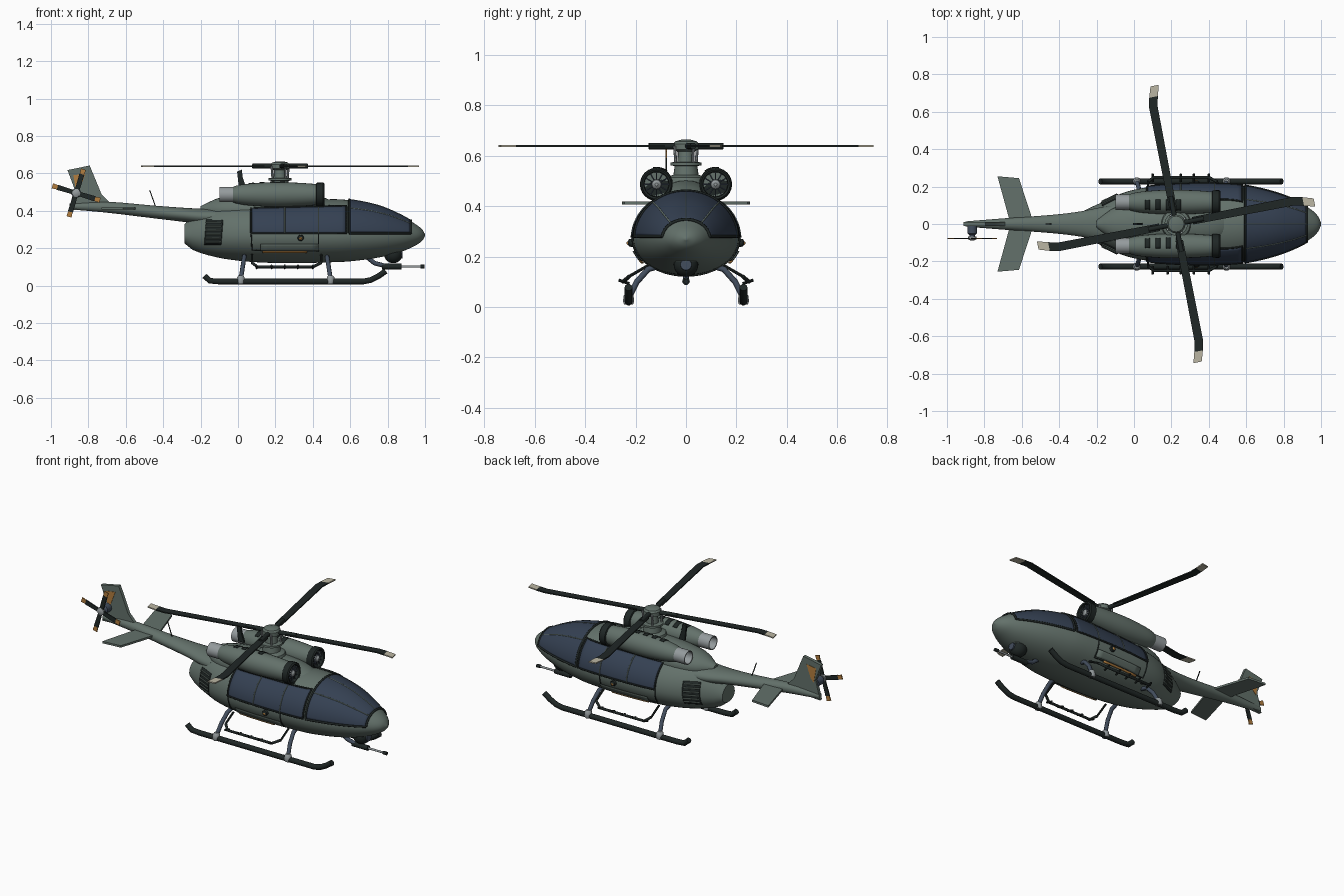
import bpy, math
from mathutils import Vector, Matrix
from math import sin, cos, pi

if "Cube" in bpy.data.objects:
    bpy.data.objects.remove(bpy.data.objects["Cube"])


def material(name, *rgb):
    m = bpy.data.materials.new(name)
    m.use_nodes = True
    m.diffuse_color = (*rgb, 1)
    m.node_tree.nodes["Principled BSDF"].inputs["Base Color"].default_value = (*rgb, 1)
    return m


GREEN = material("grey green paint", .125, .165, .145)
GLASS = material("blue tinted glass", .035, .052, .085)
BLACK = material("black", .014, .02, .019)
STEEL = material("light steel", .3, .33, .34)
BLUE = material("blue grey metal", .055, .075, .11)
CREAM = material("cream tip", .5, .47, .37)
ORANGE = material("orange", .45, .21, .05)


def finish(ob, angle=35):
    bpy.ops.object.select_all(action='DESELECT')
    ob.select_set(True)
    bpy.context.view_layer.objects.active = ob
    bpy.ops.object.shade_smooth_by_angle(angle=math.radians(angle))
    return ob


def mesh(name, verts, faces, mat):
    me = bpy.data.meshes.new(name)
    me.from_pydata([tuple(v) for v in verts], [], faces)
    me.materials.append(mat)
    ob = bpy.data.objects.new(name, me)
    bpy.context.collection.objects.link(ob)
    bpy.context.view_layer.objects.active = ob
    ob.select_set(True)
    bpy.ops.object.mode_set(mode='EDIT')
    bpy.ops.mesh.select_all(action='SELECT')
    bpy.ops.mesh.normals_make_consistent(inside=False)
    bpy.ops.object.mode_set(mode='OBJECT')
    return finish(ob)


def loft(name, rings, mat):
    n = len(rings[0])
    faces = [(i * n + j, i * n + (j + 1) % n, (i + 1) * n + (j + 1) % n, (i + 1) * n + j)
             for i in range(len(rings) - 1) for j in range(n)]
    faces += [tuple(range(n)), tuple(range((len(rings) - 1) * n, len(rings) * n))]
    return mesh(name, [v for r in rings for v in r], faces, mat)


def lathe(name, origin, direction, profile, mat, n=24):
    """Turned shape: profile is (distance along the axis, radius)."""
    q = Vector(direction).to_track_quat('Z', 'Y')
    return loft(name, [[Vector(origin) + q @ Vector((r * cos(k * 2 * pi / n), r * sin(k * 2 * pi / n), d))
                        for k in range(n)] for d, r in profile], mat)


def rod(name, a, b, r, mat, n=12):
    d = Vector(b) - Vector(a)
    return lathe(name, a, d, [(0, r), (d.length, r)], mat, n)


def tube(name, pts, r, mat, res=2):
    cu = bpy.data.curves.new(name, 'CURVE')
    cu.dimensions, cu.bevel_depth, cu.bevel_resolution, cu.use_fill_caps = '3D', r, res, True
    sp = cu.splines.new('POLY')
    sp.points.add(len(pts) - 1)
    for p, v in zip(sp.points, pts):
        p.co = (*v, 1)
    cu.materials.append(mat)
    ob = bpy.data.objects.new(name, cu)
    bpy.context.collection.objects.link(ob)
    finish_sel = bpy.ops.object.select_all(action='DESELECT')
    ob.select_set(True)
    bpy.context.view_layer.objects.active = ob
    bpy.ops.object.convert(target='MESH')
    return finish(bpy.context.object, 50)


def slab(name, outline, thick, mat):
    """Flat outline given thickness along a vector, centred."""
    t = Vector(thick) / 2
    return loft(name, [[Vector(p) - t for p in outline], [Vector(p) + t for p in outline]], mat)


def patch(name, f, nu, nv, mat):
    """Thin plate following a surface f(u, v)."""
    w = nv + 1
    verts = [f(i / nu, j / nv) for i in range(nu + 1) for j in range(w)]
    faces = [(i * w + j, i * w + j + 1, (i + 1) * w + j + 1, (i + 1) * w + j)
             for i in range(nu) for j in range(nv)]
    ob = mesh(name, verts, faces, mat)
    so = ob.modifiers.new("thickness", 'SOLIDIFY')
    so.thickness, so.offset = .003, 0
    return ob


def interp(table, x, smooth=True):
    """Hermite interpolation of table rows keyed by the first column."""
    i = max(0, min(len(table) - 2, sum(r[0] <= x for r in table) - 1))
    a, b = table[i], table[i + 1]
    h = b[0] - a[0]
    t = min(1, max(0, (x - a[0]) / h))
    p, q = table[max(0, i - 1)], table[min(len(table) - 1, i + 2)]
    out = []
    for k in range(1, len(a)):
        m0 = (b[k] - p[k]) / (b[0] - p[0]) * h
        m1 = (q[k] - a[k]) / (q[0] - a[0]) * h
        out.append((2 * t**3 - 3 * t**2 + 1) * a[k] + (t**3 - 2 * t**2 + t) * m0
                   + (3 * t**2 - 2 * t**3) * b[k] + (t**3 - t**2) * m1)
    return out


# Fuselage: station, half width, top, bottom
BODY = [(-.285, .06, .33, .225), (-.24, .085, .37, .19), (-.15, .125, .415, .16), (-.05, .17, .435, .14),
        (.1, .2, .445, .125), (.3, .212, .452, .12), (.5, .21, .462, .125), (.6, .2, .456, .13),
        (.75, .165, .425, .15), (.87, .12, .375, .18), (.95, .075, .328, .215), (.985, .04, .3, .24),
        (1, .006, .275, .265)]
ZC = .27


def surf(x, a, off=0.0):
    w, top, bot = interp(BODY, x)
    h = top - ZC if sin(a) > 0 else ZC - bot
    return Vector((x, (w + off) * cos(a), ZC + (h + off) * sin(a)))


def side(x, z, s=1, off=0.004):
    w, top, bot = interp(BODY, x)
    h = top - ZC if z > ZC else ZC - bot
    p = surf(x, math.asin(max(-1, min(1, (z - ZC) / h))), off)
    return Vector((p.x, p.y * s, p.z))


def line(a, b, n=16):
    return [(a[0] + (b[0] - a[0]) * i / n, a[1] + (b[1] - a[1]) * i / n) for i in range(n + 1)]


stations = [-.285 + 1.285 * sin(i / 48 * pi / 2) for i in range(49)]
loft("fuselage", [[surf(x, k * pi / 24) for k in range(48)] for x in stations], GREEN)

# Windscreen wrapping over the nose, with frames
X0, X1 = .595, .925


def low_angle(x):
    return math.asin(.01 / (interp(BODY, x)[1] - ZC))


def screen(u, v, off=.003):
    x = X0 + (X1 - X0) * u
    a = low_angle(x)
    return surf(x, a + (pi - 2 * a) * v, off)


patch("windscreen", screen, 20, 32, GLASS)
for u, nm in ((0, "rear"), (1, "front")):
    tube("windscreen_%s_frame" % nm, [screen(u, j / 32, .004) for j in range(33)], .006, BLACK)
for v in (.27, .5, .73):
    tube("windscreen_divider", [screen(i / 20, v) for i in range(21)], .0035, GREEN)
for v in (0, 1):
    tube("windscreen_sill", [screen(i / 20, v, .004) for i in range(21)], .006, BLACK)

# Fittings on both flanks
for s in (-1, 1):
    def window(u, v):
        x = .07 + .51 * u
        return side(x, .28 + (.132 + .012 * u - .0) * v, s, .003)
    patch("cabin_window", window, 20, 12, GLASS)
    loop = line((.07, .28), (.58, .28)) + line((.58, .28), (.58, .424)) \
        + line((.58, .424), (.07, .412)) + line((.07, .412), (.07, .28))
    tube("cabin_window_frame", [side(x, z, s) for x, z in loop], .005, BLACK)
    for x in (.25, .43):
        tube("window_pillar", [side(x, z, s) for _, z in line((x, .28), (x, .415))], .0035, GREEN)
    door = line((.07, .28), (.075, .19)) + line((.075, .19), (.43, .185)) + line((.43, .185), (.43, .28))
    tube("door_seam", [side(x, z, s, .001) for x, z in door], .003, BLACK)
    patch("door_step_panel", lambda u, v: side(.12 + .31 * u, .19 + .035 * v, s, .008), 8, 4, GREEN)
    patch("orange_stripe", lambda u, v: side(.13 + .24 * u, .18 + .009 * v, s, .009), 8, 2, ORANGE)
    patch("vent_panel", lambda u, v: side(-.18 + .09 * u + .01 * v, .22 + .13 * v, s, .003), 6, 8, BLACK)
    for k in range(6):
        z = .235 + k * .02
        tube("vent_slat", [side(x, z, s, .006) for x in (-.172, -.13, -.09)], .004, GREEN)
    lathe("side_light", side(.335, .255, s, 0), (0, s, 0), [(0, .017), (.014, .015), (.02, .006)], BLACK, 12)
    lathe("side_light_lens", side(.335, .255, s, .018), (0, s, 0), [(0, .009), (.006, .004)], ORANGE, 10)

    # Landing gear
    y = .228 * s
    tube("skid", [(-.18, y, .052), (-.15, y, .026), (-.1, y, .022), (.67, y, .022), (.71, y, .03),
                  (.75, y, .05), (.79, y, .078)], .016, BLACK, 3)
    for x, d in ((.015, .02), (.495, -.02)):
        tube("skid_strut", [(x + d, .1 * s, .165), (x + d * .9, .15 * s, .15), (x + d * .5, .195 * s, .1),
                            (x, y, .035)], .012, BLUE)
        lathe("strut_clamp", (x, y, .01), (0, 0, 1), [(0, .018), (.012, .022), (.035, .02), (.045, .012)], STEEL, 12)
    tube("boarding_step", [(.075, .225 * s, .122), (.105, .25 * s, .1), (.4, .25 * s, .1), (.445, .225 * s, .122)],
         .008, BLACK)
    for x in (.1, .18, .25, .32, .4):
        rod("step_tread", (x, .225 * s, .093), (x, .268 * s, .107), .006, BLACK, 8)
    for x in (.075, .445):
        rod("step_bracket", (x, .225 * s, .122), (x, .15 * s, .165), .006, BLACK, 8)

    # Engine nacelle
    c = Vector((0, .117 * s, .487))
    NAC = [(-.04, .036), (0, .05), (.08, .06), (.2, .066), (.34, .062), (.44, .054)]
    lathe("engine_nacelle", c, (1, 0, 0), [(x / 100, interp(NAC, x / 100)[0]) for x in range(-4, 45, 3)], GREEN)
    lathe("exhaust_pipe", c, (1, 0, 0), [(-.02, .041), (-.1, .041), (-.1, .036), (-.05, .034)], STEEL)
    lathe("exhaust_core", c, (1, 0, 0), [(-.053, .034), (-.048, .034)], BLACK)
    lathe("intake_ring", c, (1, 0, 0), [(.415, .054), (.42, .063), (.455, .064), (.462, .058), (.458, .05),
                                        (.44, .048)], BLACK)
    lathe("intake_spinner", c, (1, 0, 0), [(.438, .02), (.452, .018), (.462, .006)], STEEL, 16)
    for k in range(12):
        d = Vector((0, cos(k * pi / 6), sin(k * pi / 6)))
        rod("intake_vane", c + d * .015 + Vector((.447, 0, 0)), c + d * .05 + Vector((.447, 0, 0)), .003, BLUE, 6)
    for k in range(4):
        def slot(u, v):
            x, a = .06 + .055 * k + .026 * u, pi / 2 + s * (v * .9 - .2)
            r = interp(NAC, x)[0] + .002
            return c + Vector((x, r * cos(a), r * sin(a)))
        patch("cooling_slot", slot, 2, 5, BLACK)

# Engine deck between the nacelles
DECK = [(-.2, .02, .02), (-.1, .09, .065), (.05, .12, .09), (.25, .12, .1), (.42, .11, .08), (.52, .06, .04)]
loft("engine_deck", [[(x, w * cos(k * pi / 12), .405 + h * sin(k * pi / 12)) for k in range(24)]
                     for x in [-.2 + .04 * i for i in range(19)] for w, h in [interp(DECK, x)]], GREEN)
slab("deck_blade_aerial", [(.005, 0, .52), (.045, 0, .52), (.025, 0, .58), (.02, 0, .62), (-.005, 0, .61)],
     (0, .012, 0), BLACK)

# Tail boom, stabiliser and fin: station, half width, bottom, top
BOOM = [(-.12, .1, .32, .415), (-.2, .085, .328, .412), (-.3, .065, .342, .417), (-.45, .048, .36, .428),
        (-.7, .03, .39, .448), (-.9, .014, .408, .44)]
BOOM.reverse()
loft("tail_boom", [[(x, w * cos(k * pi / 12), (t + b) / 2 + (t - b) / 2 * sin(k * pi / 12)) for k in range(24)]
                   for x in [-.9 + .78 * i / 20 for i in range(21)] for w, b, t in [interp(BOOM, x)]], GREEN)
slab("stabiliser", [(-.73, .255, .412), (-.615, .245, .412), (-.535, 0, .412), (-.615, -.245, .412),
                    (-.73, -.255, .412), (-.66, 0, .412)], (0, 0, .012), GREEN)
slab("tail_fin", [(-.905, 0, .403), (-.78, 0, .41), (-.69, 0, .448), (-.73, 0, .49), (-.793, 0, .642),
                  (-.912, 0, .618), (-.875, 0, .52)], (0, .02, 0), GREEN)
slab("fin_orange_panel", [(-.88, 0, .59), (-.815, 0, .6), (-.845, 0, .52), (-.865, 0, .5)], (0, .024, 0), ORANGE)
rod("whip_aerial", (-.44, 0, .42), (-.472, 0, .51), .003, BLACK, 6)

# Tail rotor
hub = Vector((-.865, -.078, .495))
lathe("tail_rotor_gearbox", (-.865, 0, .495), (0, -1, 0), [(0, .026), (.05, .026), (.06, .015), (.07, .015)], BLUE, 16)
lathe("tail_rotor_hub", hub + Vector((0, .012, 0)), (0, -1, 0), [(0, .022), (.016, .022), (.022, .01)], STEEL, 16)
for k in range(4):
    R = Matrix.Rotation(math.radians(17 + 90 * k), 4, 'Y')
    for nm, a, b, mat in (("blade", .012, .105, BLACK), ("tip", .105, .133, ORANGE)):
        slab("tail_rotor_" + nm, [hub + R @ Vector(p) for p in
             ((a, 0, -.012), (b, 0, -.014), (b, 0, .014), (a, 0, .012))], (0, .006, 0), mat)

# Main rotor mast, hub and blades
lathe("rotor_mast", (.225, 0, 0), (0, 0, 1), [(.48, .085), (.515, .075), (.525, .05), (.56, .045), (.562, .062),
      (.574, .062), (.576, .035), (.63, .028)], GREEN)
lathe("rotor_hub", (.225, 0, 0), (0, 0, 1), [(.618, .035), (.625, .05), (.648, .05), (.658, .042), (.664, .02)], GREEN)
for k in range(4):
    R = Matrix.Translation((.225, 0, .639)) @ Matrix.Rotation(math.radians(11 + 90 * k), 4, 'Z')
    p = lambda *co: R @ Vector(co)
    rod("pitch_link", p(.045, .02, -.07), p(.05, .02, 0), .006, STEEL, 8)
    rod("blade_grip", p(.03, 0, 0), p(.15, 0, 0), .013, BLACK)
    slab("rotor_blade", [p(.09, -.02, 0), p(.64, -.023, 0), p(.69, -.035, 0), p(.69, .012, 0), p(.64, .023, 0),
                         p(.09, .02, 0)], (0, 0, .007), BLACK)
    slab("rotor_blade_tip", [p(.69, -.035, 0), p(.748, -.051, 0), p(.748, -.006, 0), p(.69, .012, 0)],
         (0, 0, .007), CREAM)

# Sensor ball and chin gun
lathe("sensor_ball", (.83, 0, .168), (0, 0, 1), [(-.048 * cos(i * pi / 12), .001 + .048 * sin(i * pi / 12))
                                                for i in range(13)], BLACK)
lathe("sensor_collar", (.83, 0, .16), (0, 0, 1), [(.02, .05), (.06, .055)], GREEN)
lathe("sensor_lens", (.83, 0, .168), (1, 0, 0), [(.03, .024), (.05, .022)], BLUE, 16)
tube("gun_arm", [(.68, 0, .16), (.73, 0, .12), (.8, 0, .102)], .012, BLUE)
rod("gun_body", (.77, 0, .102), (.875, 0, .102), .015, BLACK)
rod("gun_barrel", (.87, 0, .102), (.985, 0, .102), .006, STEEL)
rod("gun_muzzle", (.975, 0, .102), (.998, 0, .102), .01, BLACK)
